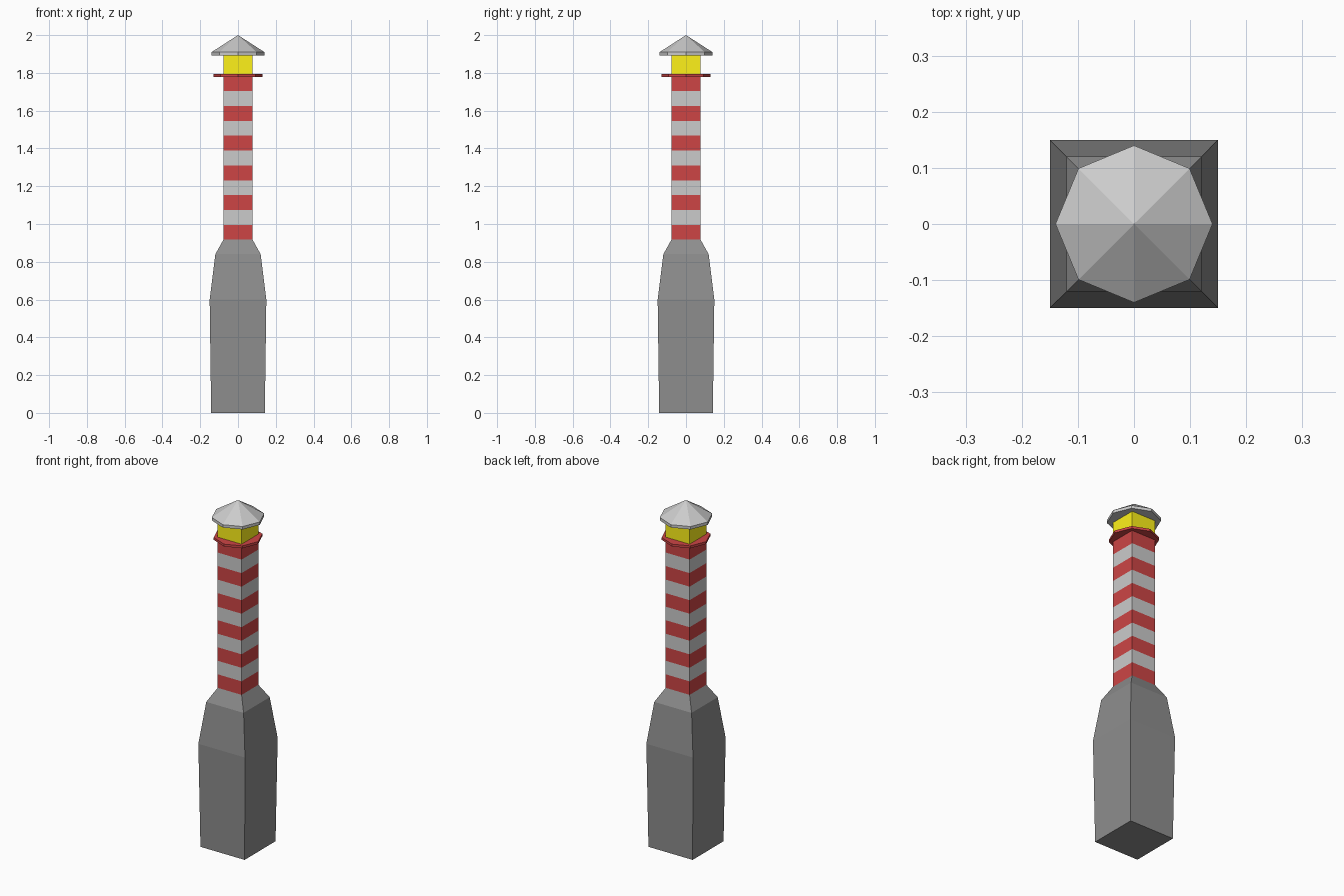
import bpy, bmesh
from math import cos, sin, pi, sqrt

if "Cube" in bpy.data.objects:
    bpy.data.objects.remove(bpy.data.objects["Cube"])


def material(name, r, g, b):
    m = bpy.data.materials.new(name)
    m.diffuse_color = (r, g, b, 1)
    m.use_nodes = True
    m.node_tree.nodes["Principled BSDF"].inputs["Base Color"].default_value = m.diffuse_color
    return m


RED = material("red paint", 0.61, 0.06, 0.06)
WHITE = material("white paint", 0.75, 0.75, 0.75)
YELLOW = material("lamp yellow", 1.0, 0.89, 0.01)
STONE = material("dark stone", 0.27, 0.27, 0.27)


def loft(name, profile, sides, phase, mats, bottom=True, top=True):
    """Stack of regular polygons; bands cycle through the materials.
    A zero radius at the end closes the shape to a point."""
    bm = bmesh.new()
    rings = []
    for z, r in profile:
        if r == 0:
            rings.append([bm.verts.new((0, 0, z))])
        else:
            angles = [phase + 2 * pi * i / sides for i in range(sides)]
            rings.append([bm.verts.new((r * cos(a), r * sin(a), z)) for a in angles])
    for k, (lo, hi) in enumerate(zip(rings, rings[1:])):
        for i in range(sides):
            j = (i + 1) % sides
            quad = [lo[i], lo[j]] + (hi if len(hi) == 1 else [hi[j], hi[i]])
            bm.faces.new(quad).material_index = k % len(mats)
    if bottom:
        bm.faces.new(rings[0][::-1])
    if top and len(rings[-1]) > 1:
        bm.faces.new(rings[-1])
    me = bpy.data.meshes.new(name)
    bm.to_mesh(me)
    bm.free()
    for m in mats:
        me.materials.append(m)
    ob = bpy.data.objects.new(name, me)
    bpy.context.collection.objects.link(ob)
    return ob


def square(name, profile, mats, **caps):
    # profile gives half widths, converted to corner radii
    return loft(name, [(z, h * sqrt(2)) for z, h in profile], 4, pi / 4, mats, **caps)


# Stone base with stepped taper
square("base", [(0, 0.142), (0.6, 0.15), (0.84, 0.12), (0.917, 0.077)], [STONE], top=False)

# Striped shaft: eleven alternating bands
Z0, Z1, BANDS = 0.917, 1.782, 11
square("striped_shaft",
       [(Z0 + (Z1 - Z0) * i / BANDS, 0.077) for i in range(BANDS + 1)],
       [RED, WHITE], bottom=False, top=False)

# Octagonal gallery deck
loft("gallery", [(1.779, 0.13), (1.793, 0.13)], 8, 0, [RED])

# Lantern room
square("lantern", [(1.793, 0.077), (1.895, 0.077)], [YELLOW], bottom=False, top=False)

# Octagonal pointed roof with a thin rim
loft("roof", [(1.893, 0.14), (1.91, 0.14), (2.0, 0)], 8, 0, [WHITE])
